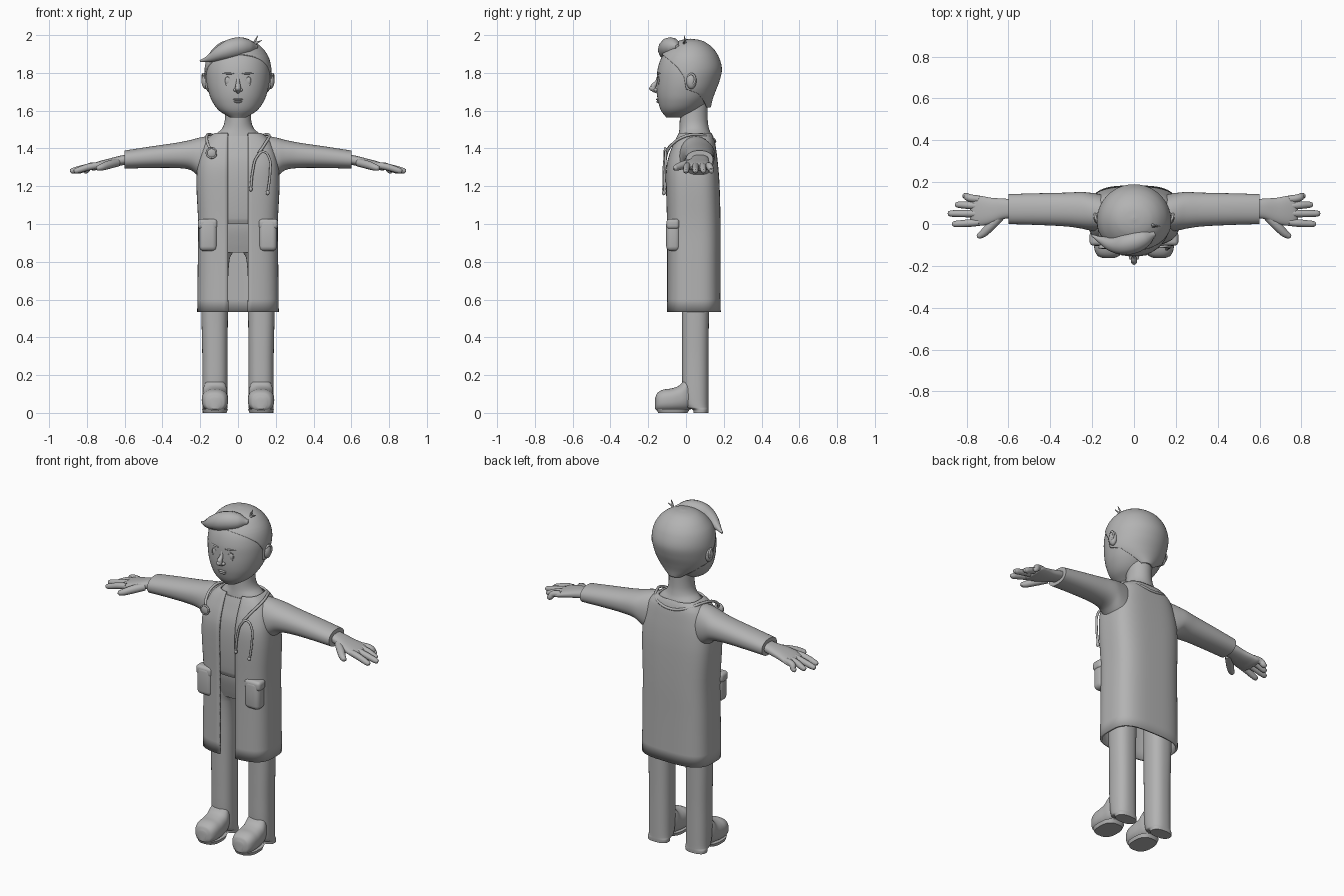
import bpy, bmesh, math
from mathutils import Vector

if "Cube" in bpy.data.objects:
    bpy.data.objects.remove(bpy.data.objects["Cube"])

grey = bpy.data.materials.new("clay grey")
grey.use_nodes = True
grey.diffuse_color = (0.45, 0.45, 0.45, 1)
bsdf = next(n for n in grey.node_tree.nodes if n.type == 'BSDF_PRINCIPLED')
bsdf.inputs["Base Color"].default_value = (0.45, 0.45, 0.45, 1)


def finish(ob, mirror=False, angle=40):
    ob.data.materials.clear()
    ob.data.materials.append(grey)
    bpy.ops.object.select_all(action='DESELECT')
    ob.select_set(True)
    bpy.context.view_layer.objects.active = ob
    bpy.ops.object.shade_smooth_by_angle(angle=math.radians(angle))
    if mirror:
        ob.modifiers.new("Mirror", 'MIRROR')
    return ob


def from_bmesh(name, bm, mirror=False):
    bmesh.ops.recalc_face_normals(bm, faces=bm.faces)
    me = bpy.data.meshes.new(name)
    bm.to_mesh(me)
    bm.free()
    ob = bpy.data.objects.new(name, me)
    bpy.context.collection.objects.link(ob)
    return finish(ob, mirror)


def resample(rows, steps):
    """Smooth curve through rows, keyed on their first column."""
    def slope(i, c):
        a, b = rows[max(i - 1, 0)], rows[min(i + 1, len(rows) - 1)]
        return (b[c] - a[c]) / (b[0] - a[0])
    out = []
    for i in range(len(rows) - 1):
        h = rows[i + 1][0] - rows[i][0]
        for s in range(steps):
            t = s / steps
            row = [rows[i][0] + h * t]
            for c in range(1, len(rows[0])):
                p, q = rows[i][c], rows[i + 1][c]
                m, k = slope(i, c) * h, slope(i + 1, c) * h
                row.append(p + m * t + (3 * (q - p) - 2 * m - k) * t**2
                           + (2 * (p - q) + m + k) * t**3)
            out.append(row)
    return out + [list(rows[-1])]


def loft(name, rows, axis=2, n=2.0, start=None, count=48, steps=5, mirror=False, wall=0.0):
    """Rows are (position, a0, a1, b0, b1); start gives the angle where an open ring begins."""
    bm = bmesh.new()
    i, j = [k for k in range(3) if k != axis]
    rings = []
    for row in resample(rows, steps):
        p, a0, a1, b0, b1 = row
        t0 = start(row) if start else 0
        ring = []
        for k in range(count + (1 if start else 0)):
            t = t0 + (2 * math.pi - 2 * t0) * k / count
            s, c = math.sin(t), math.cos(t)
            v = Vector()
            v[axis] = p
            v[i] = (a0 + a1) / 2 + (a1 - a0) / 2 * math.copysign(abs(s)**(2 / n), s)
            v[j] = (b0 + b1) / 2 - (b1 - b0) / 2 * math.copysign(abs(c)**(2 / n), c)
            ring.append(bm.verts.new(v))
        rings.append(ring)
    for lo, hi in zip(rings, rings[1:]):
        for k in range(count):
            m = (k + 1) % len(lo)
            bm.faces.new((lo[k], lo[m], hi[m], hi[k]))
    if not start:
        bm.faces.new(rings[0])
        bm.faces.new(rings[-1])
    bmesh.ops.remove_doubles(bm, verts=bm.verts, dist=0.0004)
    ob = from_bmesh(name, bm, mirror)
    if wall:
        mod = ob.modifiers.new("Wall", 'SOLIDIFY')
        mod.thickness, mod.offset = wall, 0
    return ob


def upright(rows):
    """Expand (z, half width, front, back) rows."""
    return [(z, -w, w, f, b) for z, w, f, b in rows]


def tube(name, pts, radius=None, mirror=False):
    cu = bpy.data.curves.new(name, 'CURVE')
    cu.dimensions, cu.bevel_depth, cu.bevel_resolution = '3D', 1.0, 4
    cu.resolution_u, cu.use_fill_caps = 8, True
    sp = cu.splines.new('BEZIER')
    sp.radius_interpolation = 'CARDINAL'
    sp.bezier_points.add(len(pts) - 1)
    for bp, p in zip(sp.bezier_points, pts):
        bp.co, bp.radius = p[:3], radius or p[3]
        bp.handle_left_type = bp.handle_right_type = 'AUTO'
    ob = bpy.data.objects.new(name, cu)
    bpy.context.collection.objects.link(ob)
    bpy.ops.object.select_all(action='DESELECT')
    ob.select_set(True)
    bpy.context.view_layer.objects.active = ob
    bpy.ops.object.convert(target='MESH')
    return finish(bpy.context.view_layer.objects.active, mirror)


def blob(name, at, size, mirror=False):
    bm = bmesh.new()
    bmesh.ops.create_uvsphere(bm, u_segments=24, v_segments=14, radius=1)
    bmesh.ops.scale(bm, vec=size, verts=bm.verts)
    bmesh.ops.translate(bm, vec=at, verts=bm.verts)
    return from_bmesh(name, bm, mirror)


def block(name, at, size, bevel, mirror=False):
    bm = bmesh.new()
    bmesh.ops.create_cube(bm, size=1)
    bmesh.ops.scale(bm, vec=size, verts=bm.verts)
    bmesh.ops.translate(bm, vec=at, verts=bm.verts)
    bmesh.ops.bevel(bm, geom=bm.edges[:], offset=bevel, segments=4, profile=0.5, affect='EDGES')
    return from_bmesh(name, bm, mirror)


# Head, neck and hair
skull = [(1.565, .045, -.105, -.01), (1.60, .10, -.132, .06), (1.65, .137, -.148, .115),
         (1.70, .156, -.155, .148), (1.76, .168, -.155, .171), (1.82, .17, -.15, .183),
         (1.88, .156, -.13, .168), (1.925, .126, -.095, .139), (1.955, .088, -.055, .101),
         (1.968, .05, -.02, .068), (1.974, .0003, .0247, .0253)]
loft("head", upright(skull), n=2.1)
loft("neck", upright([(1.42, .15, -.05, .145), (1.47, .122, -.04, .135), (1.505, .085, -.035, .122),
                      (1.55, .07, -.033, .115), (1.64, .068, -.03, .115)]))
hairline = [(1.61, .112), (1.66, .088), (1.695, .06), (1.715, .0), (1.78, -.01), (1.83, -.045),
            (1.87, -.09), (1.9, -.13), (1.92, -.3), (2.1, -.3)]


def hair_start(row):
    z, _, _, f, b = row
    for (z0, y0), (z1, y1) in zip(hairline, hairline[1:]):
        if z0 <= z <= z1:
            y = y0 + (y1 - y0) * (z - z0) / (z1 - z0)
            break
    c = max(-1, min(1, ((f + b) / 2 - y) / ((b - f) / 2)))
    return math.acos(c)


nape = [(1.62, .045, .02, .125), (1.66, .118, -.1, .134)]
loft("hair", upright(nape + skull[3:]), n=2, start=hair_start, count=64, steps=8, wall=.014)
tube("quiff", [(.1, -.045, 1.938, .012), (.055, -.065, 1.938, .042), (-.015, -.09, 1.932, .054),
               (-.085, -.1, 1.908, .042), (-.15, -.08, 1.877, .021), (-.2, -.055, 1.862, .006)])
tube("hair_sprout", [(.085, .0, 1.93, .006), (.09, -.005, 1.965, .006), (.105, -.01, 1.998, .002)])
tube("hair_sprig", [(.07, -.01, 1.945, .006), (.095, -.01, 1.958, .006), (.125, -.01, 1.972, .002)])

# Face
blob("eye", (.055, -.14, 1.758), (.014, .01, .022), True)
tube("eye_rim", [(.055 + .015 * math.sin(a * math.pi / 4), -.146 + .003 * math.sin(a * math.pi / 4),
                  1.758 + .024 * math.cos(a * math.pi / 4)) for a in range(9)], .002, True)
tube("eyebrow", [(.022, -.15, 1.796, .004), (.055, -.144, 1.797, .005), (.088, -.129, 1.797, .003)], mirror=True)
tube("nose", [(0, -.144, 1.785, .008), (0, -.156, 1.75, .01), (0, -.174, 1.722, .015), (0, -.15, 1.698, .01)])
blob("nose_tip", (0, -.178, 1.718), (.015, .017, .014))
blob("nostril", (.014, -.158, 1.71), (.011, .013, .009), True)
blob("upper_lip", (0, -.147, 1.66), (.027, .012, .006))
blob("lower_lip", (0, -.145, 1.648), (.022, .012, .007))
blob("ear", (.172, .028, 1.757), (.021, .027, .042), True)
tube("ear_rim", [(.18, .02, 1.73), (.186, .04, 1.745), (.187, .048, 1.772), (.184, .03, 1.794), (.176, .01, 1.782)],
     .006, True)

# Clothes
def coat_start(row):
    gap = .052 if row[0] > .6 else .05
    return math.asin((gap / row[2])**1.6)


loft("coat", upright([(.535, .21, -.095, .178), (.8, .207, -.094, .177), (1.0, .205, -.095, .177),
                      (1.2, .214, -.1, .172), (1.3, .21, -.098, .165), (1.37, .196, -.082, .157),
                      (1.43, .172, -.058, .148), (1.46, .145, -.044, .139), (1.478, .118, -.035, .13)]),
     n=3.2, start=coat_start, count=72, steps=4, wall=.012)
loft("sleeve", [(.11, -.02, .13, 1.24, 1.462), (.16, -.035, .142, 1.225, 1.464), (.205, -.032, .149, 1.25, 1.457),
                (.25, -.022, .153, 1.285, 1.445), (.32, -.012, .15, 1.296, 1.431),
                (.45, -.005, .147, 1.297, 1.412), (.6, 0, .143, 1.293, 1.389)], axis=0, n=2.2, mirror=True)
loft("shirt", upright([(1.0, .185, -.075, .15), (1.03, .19, -.086, .155), (1.2, .195, -.096, .155),
                       (1.33, .185, -.088, .15), (1.42, .15, -.06, .135), (1.465, .11, -.043, .12)]), n=2.8)
loft("trouser_waist", upright([(.85, .188, -.03, .125), (.9, .19, -.045, .14), (.97, .188, -.062, .145),
                               (1.03, .185, -.068, .148)]), n=2.8)
loft("trouser_leg", [(0, .06, .187, .04, .118), (.018, .058, .188, .034, .119), (.03, .056, .188, .0, .119),
                     (.12, .055, .189, -.018, .119), (.3, .055, .189, -.021, .119),
                     (.55, .053, .194, -.022, .122), (.81, .045, .195, -.028, .128),
                     (.88, .008, .195, -.035, .13)], n=2.4, mirror=True)
block("pocket", (.158, -.068, .94), (.096, .074, .168), .026, True)
block("pocket_flap", (.16, -.069, 1.0), (.104, .068, .055), .018, True)

# Shoes
loft("shoe", [(-.163, .095, .149, .02, .08), (-.152, .07, .174, .012, .105), (-.12, .055, .189, .008, .123),
              (-.075, .052, .192, .008, .13), (-.035, .055, .189, .01, .146), (-.005, .058, .186, .012, .18),
              (.03, .07, .174, .02, .2)], axis=1, n=2.5, mirror=True)
loft("sole", [(0, .06, .184, -.148, .008), (.02, .054, .19, -.157, .02)], n=2.6, mirror=True)

# Hands
loft("palm", [(.58, .03, .118, 1.318, 1.37), (.63, .022, .122, 1.307, 1.36), (.68, .002, .125, 1.297, 1.347),
              (.73, -.008, .134, 1.289, 1.334), (.77, -.004, .138, 1.284, 1.32), (.785, .02, .12, 1.295, 1.308)],
     axis=0, n=2.4, mirror=True)
for finger, y0, y1, tip in (("index", .008, 0, .87), ("middle", .05, .05, .89),
                            ("ring", .087, .092, .855), ("little", .118, .134, .82)):
    tube(finger + "_finger", [(.74, y0, 1.311, .017), (.79, (y0 + y1) / 2, 1.302, .018), (tip - .015, y1, 1.282, .015),
                              (tip - .003, y1, 1.279, .01), (tip, y1, 1.278, .002)], mirror=True)
tube("thumb", [(.64, .035, 1.325, .022), (.69, -.015, 1.312, .022), (.725, -.048, 1.3, .018),
               (.745, -.06, 1.294, .012), (.75, -.063, 1.292, .002)], mirror=True)

# Stethoscope
tube("stethoscope_tube", [(-.14, -.107, 1.385), (-.16, -.07, 1.425), (-.165, -.01, 1.463), (-.15, .06, 1.474),
                          (-.105, .128, 1.458), (0, .153, 1.437), (.105, .128, 1.458), (.15, .06, 1.474),
                          (.165, -.01, 1.463), (.14, -.075, 1.42), (.11, -.105, 1.375)], .0075)
tube("stethoscope_fork", [(.068, -.118, 1.19), (.078, -.118, 1.28), (.1, -.112, 1.355), (.135, -.108, 1.382),
                          (.165, -.108, 1.35), (.17, -.112, 1.27), (.158, -.115, 1.17)], .0065)
for side, x, z in (("inner", .067, 1.185), ("outer", .157, 1.165)):
    blob(side + "_earpiece", (x, -.117, z), (.01, .01, .013))
blob("chest_piece", (-.14, -.108, 1.376), (.029, .012, .029))
tube("chest_piece_rim", [(-.14 + .026 * math.cos(a * math.pi / 4), -.112, 1.376 + .026 * math.sin(a * math.pi / 4))
                         for a in range(9)], .005)
